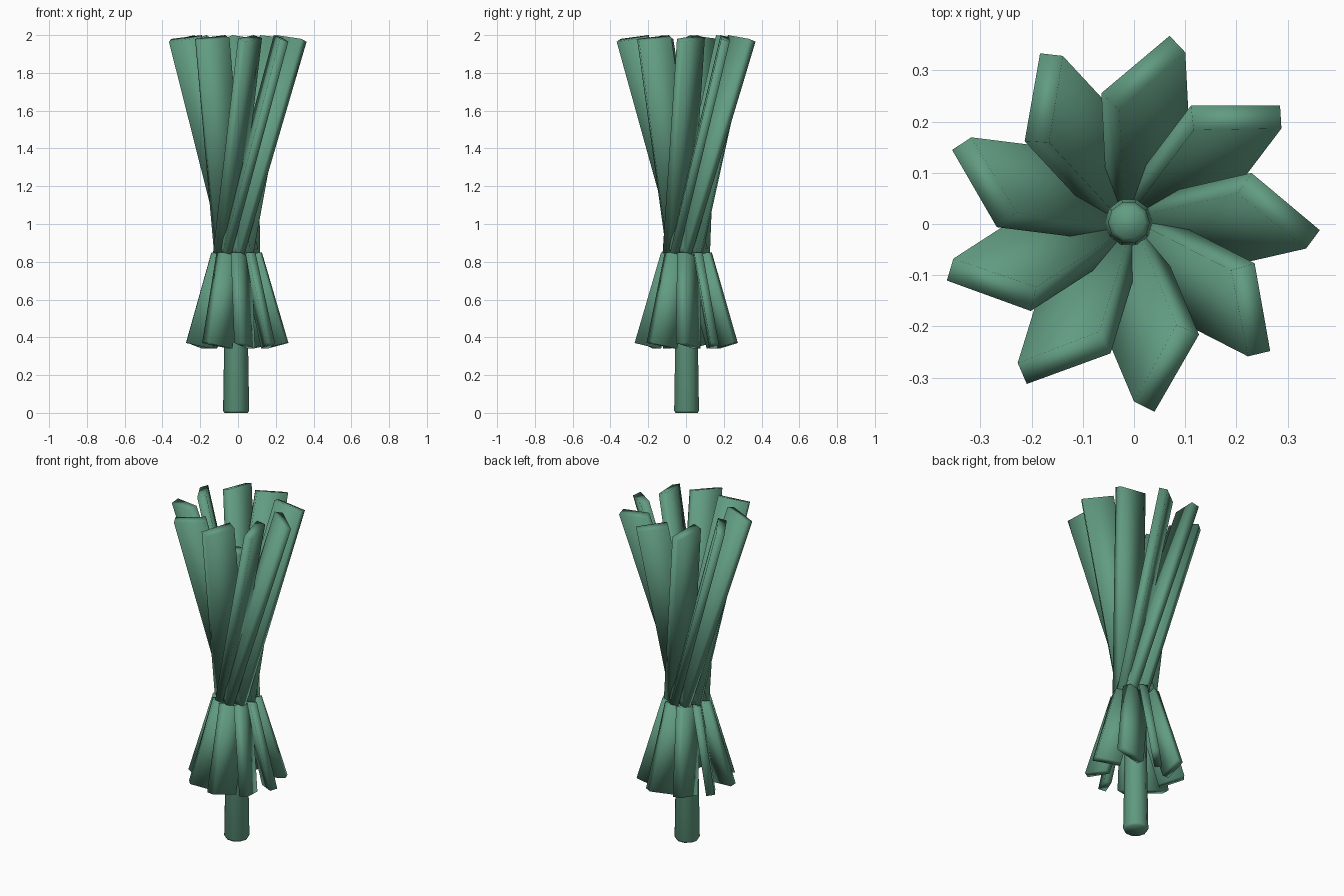
import bpy, bmesh, math
from mathutils import Matrix, Vector

if "Cube" in bpy.data.objects:
    bpy.data.objects.remove(bpy.data.objects["Cube"])

CENTRE = Vector((-0.01, 0.003, 0))
COUNT = 9

mat = bpy.data.materials.new("green")
mat.diffuse_color = (0.12, 0.33, 0.22, 1)
mat.use_nodes = True
mat.node_tree.nodes["Principled BSDF"].inputs["Base Color"].default_value = mat.diffuse_color


def finish(name, bm):
    bmesh.ops.recalc_face_normals(bm, faces=bm.faces)
    mesh = bpy.data.meshes.new(name)
    bm.to_mesh(mesh)
    bm.free()
    ob = bpy.data.objects.new(name, mesh)
    bpy.context.collection.objects.link(ob)
    ob.location = CENTRE
    mesh.materials.append(mat)
    mesh.shade_smooth()
    return ob


def blade(name, end, shift, turn):
    """Slanted slab: end is its four-cornered free end, shift leads to the waist."""
    bm = bmesh.new()
    a = [bm.verts.new(p) for p in end]
    b = [bm.verts.new(Vector(p) + Vector(shift)) for p in end]
    bm.faces.new(a)
    bm.faces.new(b[::-1])
    for i in range(4):
        j = (i + 1) % 4
        bm.faces.new((a[i], b[i], b[j], a[j]))
    bm.transform(Matrix.Rotation(turn, 4, 'Z'))
    return finish(name, bm)


# free ends of the front blade: outer pair, then inner pair
upper_end = [(0.05, -0.37, 1.965), (0.01, -0.35, 1.98),
             (0.093, -0.20, 2.0), (0.137, -0.219, 1.985)]
lower_end = [(0.038, -0.275, 0.37), (-0.01, -0.268, 0.37),
             (0.06, -0.135, 0.34), (0.10, -0.15, 0.34)]

for k in range(COUNT):
    turn = k * math.tau / COUNT
    # long blades leaning sideways
    blade(f"upper_blade_{k + 1}", upper_end, (-0.132, 0.313, -1.13), turn)
    # short skirt blades flaring outward
    blade(f"lower_blade_{k + 1}", lower_end, (-0.018, 0.14, 0.48), turn)

# tapered central pole with softened ends
SIDES = 10
profile = [(0.062, 0), (0.069, 0.012), (0.041, 1.72), (0.032, 1.74)]
bm = bmesh.new()
rings = [[bm.verts.new((r * math.cos(math.tau * i / SIDES),
                        r * math.sin(math.tau * i / SIDES), z))
          for i in range(SIDES)] for r, z in profile]
for lo, hi in zip(rings, rings[1:]):
    for i in range(SIDES):
        j = (i + 1) % SIDES
        bm.faces.new((lo[i], lo[j], hi[j], hi[i]))
bm.faces.new(rings[0][::-1])
bm.faces.new(rings[-1])
finish("pole", bm)
